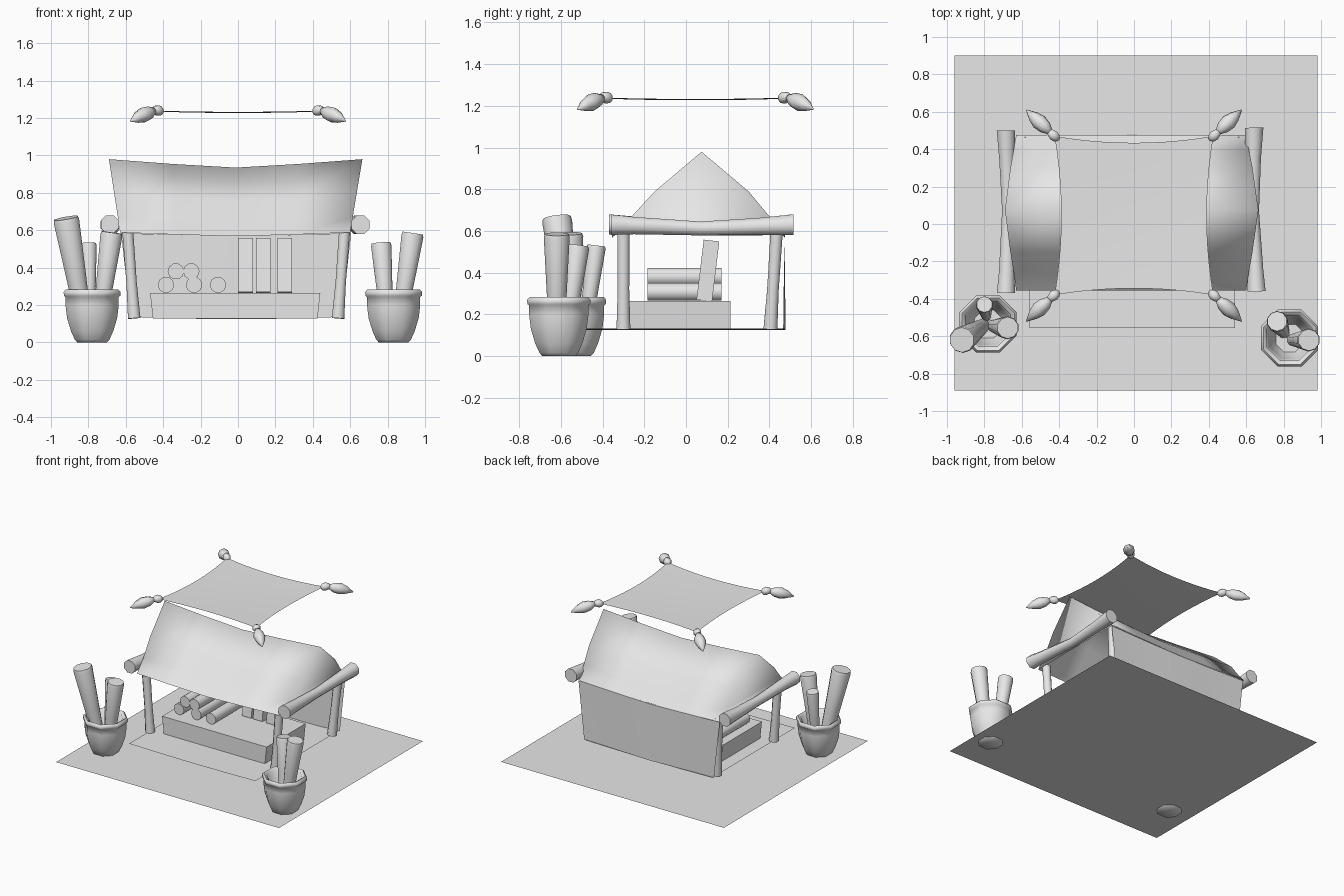
import bpy, bmesh, math
from mathutils import Vector

if "Cube" in bpy.data.objects:
    bpy.data.objects.remove(bpy.data.objects["Cube"])

grey = bpy.data.materials.new("plain_grey")
grey.diffuse_color = (0.8, 0.8, 0.8, 1)
grey.use_nodes = True
grey.node_tree.nodes["Principled BSDF"].inputs["Base Color"].default_value = grey.diffuse_color


def finish(name, bm, angle=None, fix=True):
    if fix:
        bmesh.ops.recalc_face_normals(bm, faces=bm.faces)
    me = bpy.data.meshes.new(name)
    bm.to_mesh(me)
    bm.free()
    me.materials.append(grey)
    ob = bpy.data.objects.new(name, me)
    bpy.context.collection.objects.link(ob)
    if angle:
        bpy.ops.object.select_all(action='DESELECT')
        ob.select_set(True)
        bpy.context.view_layer.objects.active = ob
        bpy.ops.object.shade_smooth_by_angle(angle=math.radians(angle))
    return ob


def tube(name, pts, radii, n=8, angle=50):
    """Capped round tube through points with a radius at each point."""
    pts = [Vector(p) for p in pts]
    axis = (pts[-1] - pts[0]).normalized()
    ref = Vector((0, 1, 0)) if abs(axis.y) < 0.8 else Vector((1, 0, 0))
    a = axis.cross(ref).normalized()
    b = axis.cross(a)
    bm = bmesh.new()
    rings = []
    for p, r in zip(pts, radii):
        rings.append([bm.verts.new(p + r * (a * math.cos(t) + b * math.sin(t)))
                      for t in [2 * math.pi * (i + 0.5) / n for i in range(n)]])
    for r0, r1 in zip(rings, rings[1:]):
        for i in range(n):
            j = (i + 1) % n
            bm.faces.new((r0[i], r0[j], r1[j], r1[i]))
    bm.faces.new(rings[0])
    bm.faces.new(rings[-1])
    return finish(name, bm, angle)


def grid(bm, f, nu, nv):
    """Sheet of quads from f(u, v) with u and v in -1..1."""
    vs = [[bm.verts.new(f(2 * i / nu - 1, 2 * j / nv - 1)) for j in range(nv + 1)]
          for i in range(nu + 1)]
    for i in range(nu):
        for j in range(nv):
            bm.faces.new((vs[i][j], vs[i + 1][j], vs[i + 1][j + 1], vs[i][j + 1]))
    return vs


def sheet(name, f, nu=1, nv=1, angle=60):
    bm = bmesh.new()
    grid(bm, f, nu, nv)
    return finish(name, bm, angle, fix=False)


def box(name, loc, size, tilt=0, flare=0):
    bm = bmesh.new()
    bmesh.ops.create_cube(bm, size=1)
    for v in bm.verts:
        v.co = Vector((v.co.x * (size[0] + flare * v.co.z), v.co.y * size[1], v.co.z * size[2]))
    ob = finish(name, bm)
    ob.location = loc
    ob.rotation_euler = (tilt, 0, 0)
    return ob


def mix(a, b, t):
    return a + (b - a) * t


# Ground and the floor mat raised above it
sheet("ground", lambda u, v: (0.01 + 0.97 * u, 0.005 + 0.895 * v, 0.008))
sheet("floor_mat", lambda u, v: (-0.01 + 0.55 * u, -0.04 + 0.515 * v,
                                 0.132 - 0.006 * (1 - u * u)), 4, 1)

# Counter
box("counter", (-0.015, -0.03, 0.197), (0.895, 0.485, 0.135), flare=0.03)

# Stacked rolls lying on the counter
for x, z in ((-0.385, 0.308), (-0.235, 0.308), (-0.107, 0.308), (-0.332, 0.38), (-0.25, 0.38)):
    tube("lying_roll", [(x, -0.185, z), (x, 0.17, z)], [0.044] * 2, 10)

# Bolts leaning upright on the counter
for x in (0.04, 0.135, 0.25):
    box("upright_bolt", (x, 0.105, 0.41), (0.08, 0.075, 0.29), tilt=-0.12)

# Corner posts, waisted in the middle
for s, xb, xt in ((-1, -0.555, -0.59), (1, 0.535, 0.57)):
    for yb, yt in ((-0.30, -0.30), (0.405, 0.435)):
        tube("post", [(xb, yb, 0.13), (mix(xb, xt, .4), mix(yb, yt, .4), 0.32),
                      (xt, yt, 0.60)], [0.036, 0.030, 0.032])

# Side beams, thicker at the ends
tube("left_beam", [(-0.685, -0.37, 0.632), (-0.68, -0.25, 0.628), (-0.672, 0.07, 0.612),
                   (-0.68, 0.35, 0.62), (-0.685, 0.50, 0.63)],
     [0.052, 0.045, 0.036, 0.044, 0.053])
tube("right_beam", [(0.655, -0.36, 0.63), (0.65, -0.25, 0.626), (0.635, 0.07, 0.612),
                    (0.638, 0.35, 0.622), (0.642, 0.515, 0.63)],
     [0.053, 0.045, 0.036, 0.044, 0.054])

# Saddle-shaped roof with flared ridge and closed gable ends
profile = [(-0.355, 0.588), (-0.26, 0.67), (-0.15, 0.79), (0.075, 0.98),
           (0.30, 0.79), (0.40, 0.67), (0.475, 0.588)]


def roof_point(u, v):
    y, z = profile[round((v + 1) * 3)]
    h = (z - 0.588) / 0.392
    x = mix(mix(-0.63, -0.69, h), mix(0.60, 0.665, h), (u + 1) / 2)
    return (x, y, z - mix(0.02, 0.045, h) * (1 - abs(u) ** 1.2))


bm = bmesh.new()
vs = grid(bm, roof_point, 4, 6)
bm.faces.new(list(reversed(vs[0])))
bm.faces.new(vs[-1])
bmesh.ops.recalc_face_normals(bm, faces=bm.faces)
if sum(f.normal.z for f in bm.faces) < 0:
    bmesh.ops.reverse_faces(bm, faces=bm.faces)
finish("roof", bm, 130, fix=False)

# Hanging cloth at the back
sheet("back_cloth", lambda u, v: (-0.01 - u * mix(0.565, 0.615, (v + 1) / 2),
                                  0.472 + 0.006 * math.cos(u * 5) * (1 - v) / 2,
                                  mix(0.137, 0.585, (v + 1) / 2)
                                  - 0.012 * (1 - u * u)), 6, 3)


# Canopy cloth with drawn-in edges and a soft sag
def canopy_point(u, v):
    return (0.425 * u * (1 - 0.085 * (1 - v * v)),
            0.045 + 0.425 * v * (1 - 0.085 * (1 - u * u)),
            1.227 + 0.006 * (u * u + v * v))


sheet("canopy", canopy_point, 10, 10)

# Knots and tassels on the canopy corners
for sx in (-1, 1):
    for sy in (-1, 1):
        def at(d, z):
            return (sx * (0.405 + 0.17 * d), 0.045 + sy * (0.405 + 0.16 * d), z)
        tube("knot", [at(-0.01, 1.238), at(0.05, 1.238), at(0.14, 1.24), at(0.25, 1.242),
                      at(0.30, 1.238)], [0.008, 0.024, 0.030, 0.022, 0.012], 8, 80)
        tube("tassel", [at(0.25, 1.24), at(0.42, 1.228), at(0.60, 1.216), at(0.78, 1.203),
                        at(1.0, 1.184)], [0.016, 0.036, 0.042, 0.030, 0.003], 8, 80)

# Eight-sided pots with a rolled rim and hollow inside
rim = [(0, 0.085), (0.015, 0.10), (0.06, 0.122), (0.13, 0.145), (0.20, 0.154), (0.243, 0.154),
       (0.25, 0.163), (0.27, 0.165), (0.283, 0.152), (0.27, 0.13), (0.12, 0.12), (0.03, 0.08)]
pots = {"left": (-0.78, -0.535), "right": (0.832, -0.61)}
for side, (px, py) in pots.items():
    tube(side + "_pot", [(px, py, z) for z, r in rim[:-1]] + [(px, py, rim[-1][0])],
         [r for z, r in rim], 8, 60)

# Flaring rolls standing in the pots: pot, base offset, top, top radius
rolls = [("left", (-0.03, -0.01), (-0.92, -0.62, 0.665), 0.072),
         ("left", (-0.01, 0.04), (-0.80, -0.43, 0.53), 0.046),
         ("left", (0.03, -0.01), (-0.675, -0.555, 0.588), 0.062),
         ("right", (-0.03, 0.03), (0.765, -0.52, 0.53), 0.057),
         ("right", (0.02, -0.01), (0.935, -0.62, 0.585), 0.062)]
for side, (ox, oy), top, r in rolls:
    base = Vector((pots[side][0] + ox, pots[side][1] + oy, 0.035))
    top = Vector(top)
    tube(side + "_pot_roll", [base, base.lerp(top, 0.5), base.lerp(top, 0.97), top],
         [r * 0.55, r * 0.78, r, r * 0.93], 10)
